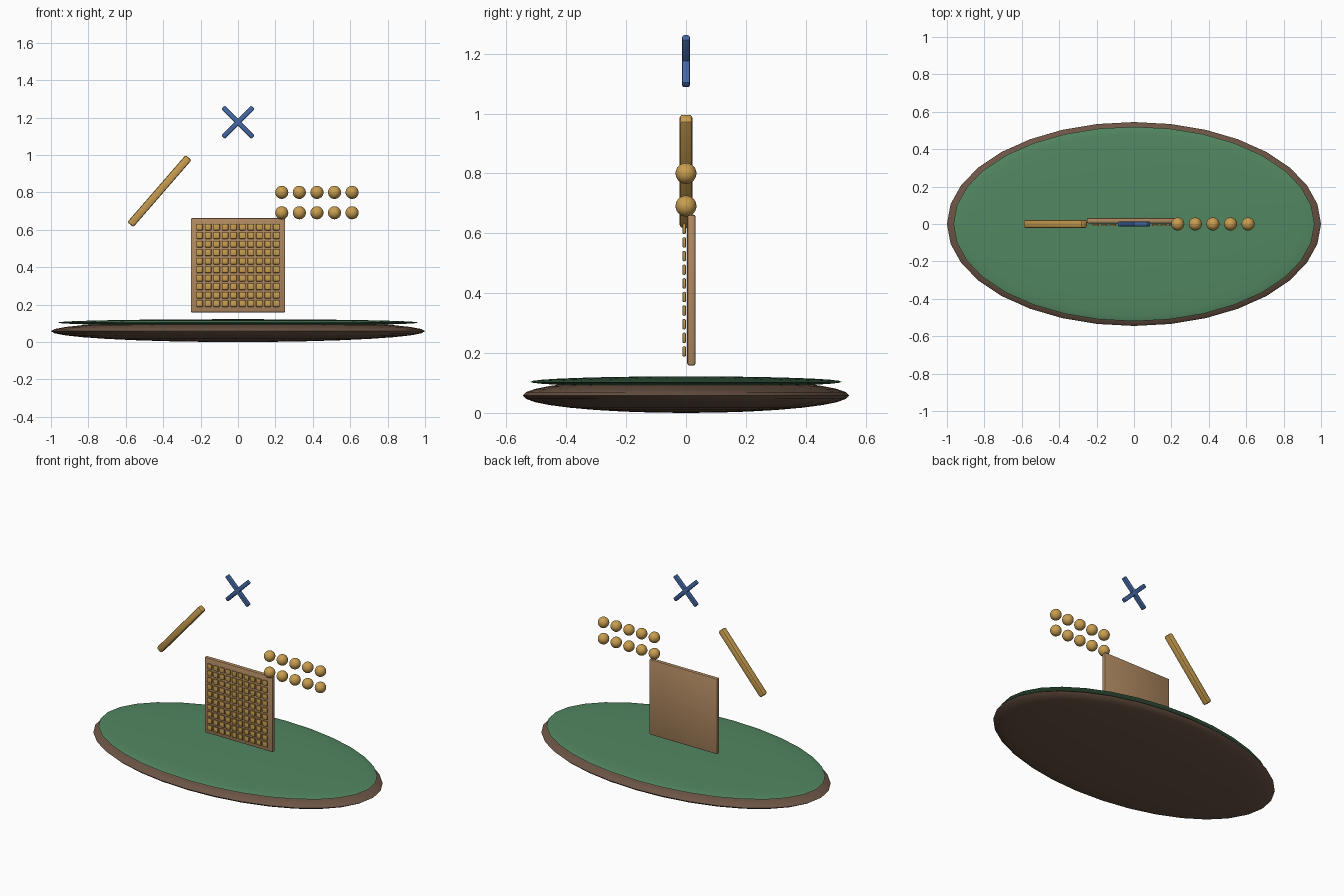
import bpy
from math import radians

if "Cube" in bpy.data.objects:
    bpy.data.objects.remove(bpy.data.objects["Cube"])


def material(name, r, g, b):
    m = bpy.data.materials.new(name)
    m.diffuse_color = (r, g, b, 1)
    m.use_nodes = True
    m.node_tree.nodes["Principled BSDF"].inputs["Base Color"].default_value = m.diffuse_color
    return m


BROWN = material("dark_wood", 0.15, 0.09, 0.06)
GREEN = material("green_felt", 0.085, 0.24, 0.12)
TAN = material("light_wood", 0.43, 0.25, 0.12)
GOLD = material("gold", 0.58, 0.34, 0.08)
BLUE = material("blue", 0.06, 0.14, 0.38)


def finish(name, mat, angle):
    ob = bpy.context.object
    ob.name = name
    ob.data.materials.append(mat)
    bpy.ops.object.shade_smooth_by_angle(angle=radians(angle))
    return ob


def ellipsoid(name, loc, radii, mat, segments=32, rings=16):
    bpy.ops.mesh.primitive_uv_sphere_add(segments=segments, ring_count=rings,
                                         radius=1, location=loc)
    bpy.context.object.scale = radii
    bpy.ops.object.transform_apply(location=False, rotation=False, scale=True)
    return finish(name, mat, 80)


def block(name, loc, size, mat, bevel, tilt=0):
    bpy.ops.mesh.primitive_cube_add(size=1, location=loc)
    bpy.context.object.scale = size
    bpy.ops.object.transform_apply(location=False, rotation=False, scale=True)
    ob = bpy.context.object
    ob.rotation_euler.y = radians(tilt)
    mod = ob.modifiers.new("bevel", 'BEVEL')
    mod.width = bevel
    mod.segments = 2
    bpy.ops.object.modifier_apply(modifier="bevel")
    return finish(name, mat, 40)


# Oval tray and its felt mat
ellipsoid("tray", (0, 0, 0.058), (1, 0.545, 0.058), BROWN)
ellipsoid("felt_mat", (0, 0, 0.104), (0.965, 0.52, 0.018), GREEN)

# Upright board with a 10 x 10 field of small tiles
block("hundred_board", (0, 0.018, 0.41), (0.505, 0.028, 0.505), TAN, 0.008)
for row in range(10):
    for col in range(10):
        block(f"tile_{row}_{col}",
              ((col - 4.5) * 0.0455, -0.006, 0.41 + (row - 4.5) * 0.0455),
              (0.035, 0.012, 0.035), GOLD, 0.005)

# Slanted counting rod
block("ten_rod", (-0.42, 0, 0.807), (0.475, 0.042, 0.042), GOLD, 0.01, -49)

# Two rows of counting beads
for row in range(2):
    for col in range(5):
        ellipsoid(f"bead_{row}_{col}",
                  (0.234 + col * 0.094, 0, 0.691 + row * 0.109),
                  (0.035, 0.035, 0.035), GOLD, 24, 12)

# Crossed bars
for side, tilt in (("left", -45), ("right", 45)):
    block(f"cross_bar_{side}", (0, 0, 1.175), (0.226, 0.026, 0.026), BLUE, 0.006, tilt)
